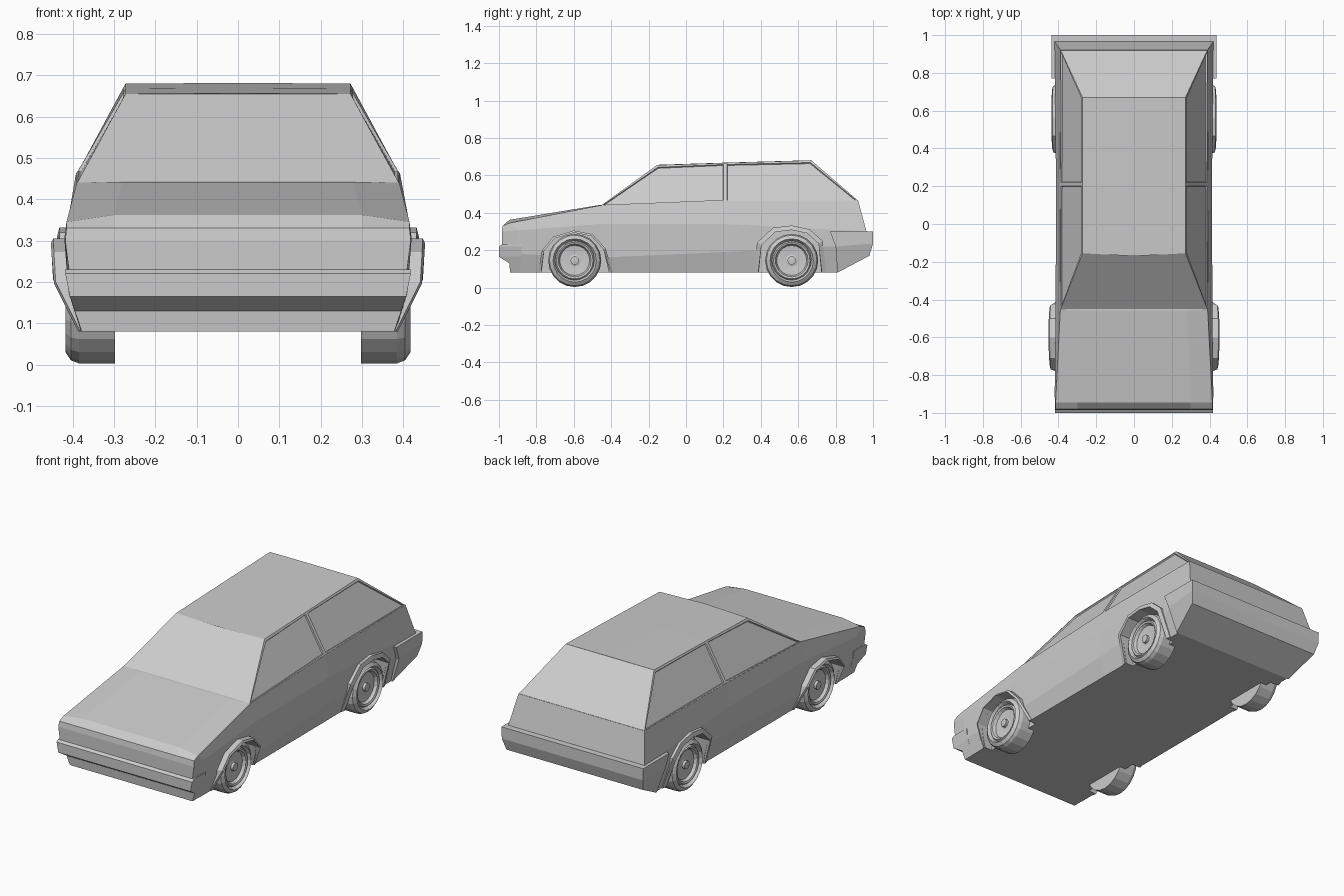
import bpy, bmesh, math
from mathutils import Vector

if "Cube" in bpy.data.objects:
    bpy.data.objects.remove(bpy.data.objects["Cube"])


def loft(name, rings, caps=True):
    """Bridge equal closed rings of points; ends are capped with strips."""
    bm = bmesh.new()
    R = [[bm.verts.new(p) for p in r] for r in rings]
    n = len(R[0])
    for a, b in zip(R, R[1:]):
        for i in range(n):
            j = (i + 1) % n
            bm.faces.new((a[i], a[j], b[j], b[i]))
    if caps:
        for r in (R[0], R[-1]):
            for i in range((n - 1) // 2):
                f = [r[i], r[i + 1], r[n - 2 - i], r[n - 1 - i]]
                bm.faces.new(list(dict.fromkeys(f)))
    bmesh.ops.recalc_face_normals(bm, faces=bm.faces)
    return bm_object(name, bm)


def bm_object(name, bm):
    me = bpy.data.meshes.new(name)
    bm.to_mesh(me)
    bm.free()
    ob = bpy.data.objects.new(name, me)
    bpy.context.collection.objects.link(ob)
    return ob


def prism(name, profile):
    """Profile of (half width, y, z) spanning the car from side to side."""
    return loft(name, [[(s * x, y, z) for x, y, z in profile] for s in (-1, 1)])


# Lower body: cross-sections (floor, sill, waist, belt, hood crown) along y
sections = [
    [(.375, -.90, .08), (.405, -.985, .20), (.418, -.985, .30), (.415, -.98, .33), (.30, -.98, .33)],
    [(.38, -.88, .08), (.41, -.90, .18), (.42, -.90, .305), (.415, -.945, .345), (.30, -.945, .362)],
    [(.38, -.46, .08), (.41, -.46, .16), (.415, -.46, .34), (.39, -.455, .44), (.28, -.46, .442)],
    [(.38, .21, .08), (.408, .21, .19), (.413, .21, .34), (.392, .21, .462), (.28, .21, .462)],
    [(.375, .81, .08), (.415, .965, .23), (.42, .965, .30), (.388, .92, .467), (.28, .92, .467)],
]
body = loft("body", [s + [(-x, y, z) for x, y, z in reversed(s)] for s in sections])

# Cabin with recessed side windows split by the door pillar
cabin_cols = [
    ((.39, -.455, .438), (.272, -.155, .655), -.17),
    ((.392, .21, .460), (.272, .21, .667), .21),
    ((.388, .92, .465), (.272, .67, .68), .67),
]
rings = []
for b, t, yc in cabin_cols:
    rings.append([b, t, (0, yc, t[2] + .001), (-t[0], t[1], t[2]), (-b[0], b[1], b[2])])
cabin = loft("cabin", rings)
bm = bmesh.new()
bm.from_mesh(cabin.data)
bm.normal_update()
sides = [f for f in bm.faces if abs(f.normal.x) > .6]
bmesh.ops.inset_individual(bm, faces=sides, thickness=.014, depth=0)
bmesh.ops.inset_individual(bm, faces=sides, thickness=.003, depth=-.007)
bm.to_mesh(cabin.data)
bm.free()

# Front bumper with recessed valance below
front = [(.378, -.94, .08), (.395, -.945, .13), (.407, -1, .165), (.418, -1, .22), (.418, -.985, .23)]
prism("front_bumper", front + [(x, -.88, z) for x, y, z in reversed(front)])

# Wrap-around rear bumper: upright band and tapered underside
prism("rear_bumper", [(.437, .77, .30), (.437, 1, .30), (.435, 1, .235), (.432, .80, .22)])
prism("rear_bumper_underside", [(.432, .80, .22), (.435, 1, .235), (.42, .98, .17), (.385, .81, .08)])

# Wheel arches: outline in (y, z), wheel centre y, flare half width
arches = {
    "front": ([(-.79, .08), (-.77, .20), (-.71, .272), (-.60, .305), (-.50, .285), (-.43, .21), (-.39, .08)],
              -.595, .453),
    "rear": ([(.36, .08), (.38, .24), (.465, .32), (.565, .332), (.66, .312), (.73, .25), (.75, .08)],
             .565, .438),
}
HUB_Z = .145


def flare_x(z, top):
    return top - max(0, .2 - z) / .12 * (top - .40) - max(0, .3 - z) * .06


# Tyre and rim profile: (x, radius)
wheel_profile = [(.297, 0), (.297, .142), (.385, .142), (.404, .135), (.417, .116), (.412, .112),
                 (.398, .105), (.408, .098), (.404, .088), (.388, .080), (.384, .032),
                 (.387, .022), (.402, .022), (.404, 0)]


def wheel(name, cy, s):
    bm = bmesh.new()
    vs = [bm.verts.new((s * x, cy, HUB_Z + r)) for x, r in wheel_profile]
    es = [bm.edges.new(p) for p in zip(vs, vs[1:])]
    bmesh.ops.spin(bm, geom=vs + es, cent=(0, cy, HUB_Z), axis=(1, 0, 0),
                   angle=math.tau, steps=20, use_duplicate=False)
    bmesh.ops.remove_doubles(bm, verts=bm.verts, dist=.0005)
    bmesh.ops.recalc_face_normals(bm, faces=bm.faces)
    return bm_object(name, bm)


for end, (outer, cy, top) in arches.items():
    k = .93 if end == "front" else .87
    inner = [(cy + (y - cy) * k, max(.08, HUB_Z + (z - HUB_Z) * k) if z > .08 else .08) for y, z in outer]
    for s, side in ((1, "left"), (-1, "right")):
        # Raised flare around the arch
        loft(f"{end}_{side}_flare", [
            [(s * .37, yo, zo), (s * (flare_x(zo, top) - .006), yo, zo),
             (s * flare_x(zi, top), yi, zi), (s * .37, yi, zi)]
            for (yo, zo), (yi, zi) in zip(outer, inner)])
        wheel(f"{end}_{side}_wheel", cy, s)
        # Wheel well cut into the body
        well = [(y, .05 if z <= .08 else z) for y, z in inner]
        cutter = loft("well_cutter", [[(s * x, y, z) for y, z in well] for x in (.335, .6)])
        cutter.hide_render = True
        mod = body.modifiers.new("well", 'BOOLEAN')
        mod.operation, mod.object, mod.solver = 'DIFFERENCE', cutter, 'EXACT'
        bpy.context.view_layer.objects.active = body
        bpy.ops.object.modifier_apply(modifier=mod.name)
        bpy.data.objects.remove(cutter)
